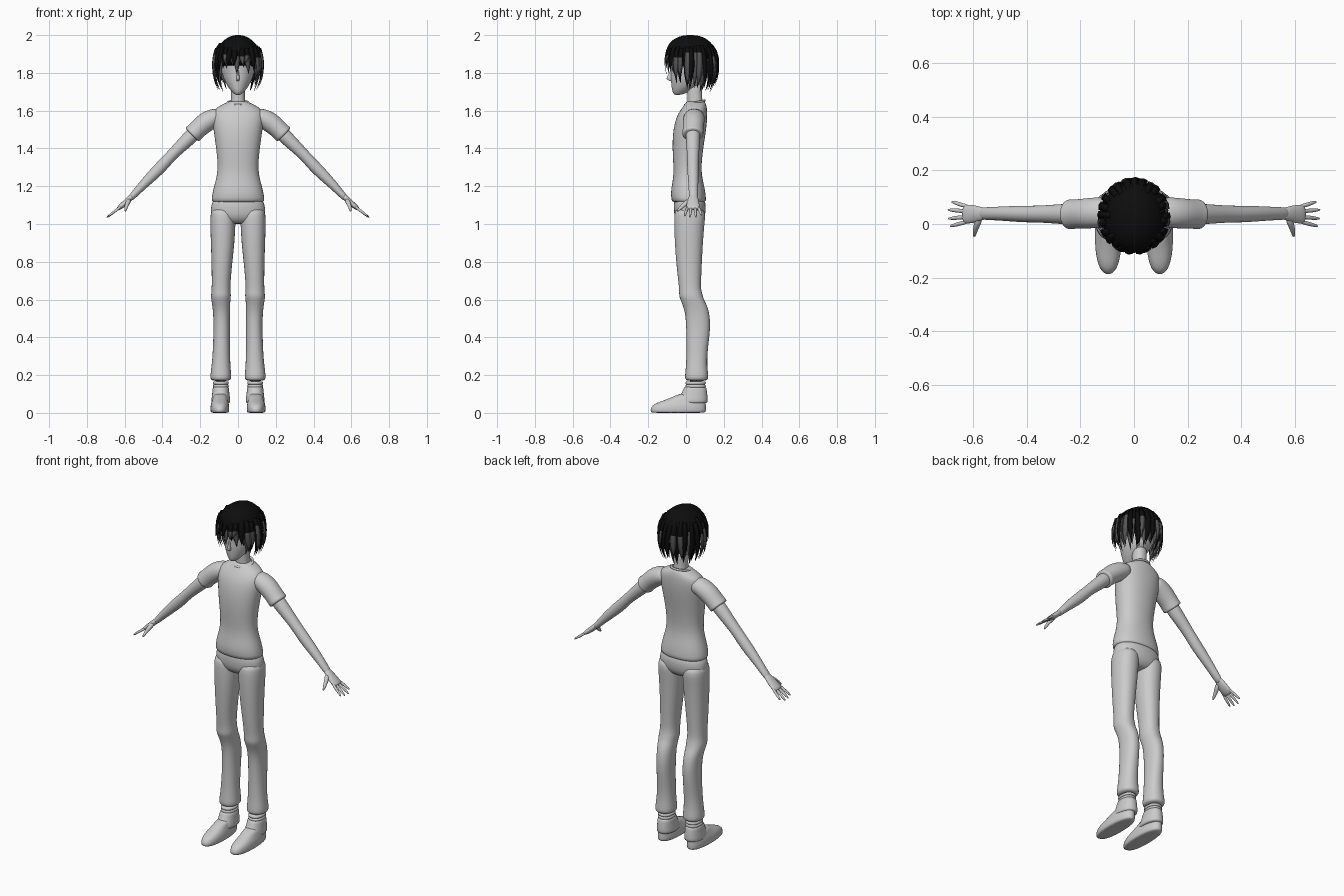
import bpy, bmesh, math, random
from mathutils import Vector

random.seed(4)


def material(name, v):
    m = bpy.data.materials.new(name)
    m.diffuse_color = (v, v, v, 1)
    return m


GREY = material("light grey", 0.6)
BLACK = material("hair black", 0.004)
DARK = material("hair dark grey", 0.09)


def finish(name, bm, mats, mirror=False, sub=1):
    bmesh.ops.recalc_face_normals(bm, faces=bm.faces)
    for f in bm.faces:
        f.smooth = True
    me = bpy.data.meshes.new(name)
    bm.to_mesh(me)
    bm.free()
    ob = bpy.data.objects.new(name, me)
    bpy.context.collection.objects.link(ob)
    for m in mats:
        me.materials.append(m)
    if mirror:
        ob.modifiers.new("mirror", 'MIRROR').use_mirror_merge = False
    if sub:
        s = ob.modifiers.new("smooth", 'SUBSURF')
        s.levels = s.render_levels = sub
    return ob


def skin(bm, rings):
    """Bridge consecutive rings of points and cap both ends."""
    vs = [[bm.verts.new(p) for p in r] for r in rings]
    n = len(vs[0])
    faces = [bm.faces.new((a[i], a[(i + 1) % n], b[(i + 1) % n], b[i]))
             for a, b in zip(vs, vs[1:]) for i in range(n)]
    return faces + [bm.faces.new(vs[0]), bm.faces.new(vs[-1])]


def stack(name, secs, mat=GREY, mirror=False, n=20, p=0.9):
    """Horizontal slices: (z, centre x, half width, y front, y back)."""
    def c(v):
        return math.copysign(abs(v) ** p, v)
    rings = []
    for z, cx, rx, y0, y1 in secs:
        ang = [2 * math.pi * i / n for i in range(n)]
        rings.append([(cx + rx * c(math.cos(a)),
                       (y0 + y1) / 2 + (y1 - y0) / 2 * c(math.sin(a)), z) for a in ang])
    bm = bmesh.new()
    skin(bm, rings)
    return finish(name, bm, [mat], mirror)


def limb(name, secs, n=14):
    """Mirrored tube along a path: (x, y, z, radius across y, radius in height)."""
    pts = [Vector(s[:3]) for s in secs]
    rings = []
    for i, s in enumerate(secs):
        t = (pts[min(i + 1, len(pts) - 1)] - pts[max(i - 1, 0)]).normalized()
        v = t.cross(Vector((0, 1, 0))).normalized()
        u = v.cross(t)
        rings.append([pts[i] + u * s[3] * math.cos(a) + v * s[4] * math.sin(a)
                      for a in (2 * math.pi * k / n for k in range(n))])
    bm = bmesh.new()
    skin(bm, rings)
    return finish(name, bm, [GREY], True)


# Shirt body
stack("shirt", [
    (1.115, 0, .136, -.068, .10), (1.12, 0, .143, -.077, .108), (1.16, 0, .138, -.082, .105),
    (1.20, 0, .128, -.077, .098), (1.26, 0, .111, -.066, .083), (1.32, 0, .108, -.068, .083),
    (1.40, 0, .117, -.073, .092), (1.48, 0, .128, -.071, .105), (1.54, 0, .137, -.06, .112),
    (1.58, 0, .14, -.045, .113), (1.61, 0, .125, -.025, .112), (1.63, 0, .09, -.01, .108),
    (1.645, 0, .056, 0, .102), (1.65, 0, .045, .005, .095)])
# Neckline
bpy.ops.mesh.primitive_torus_add(major_radius=.05, minor_radius=.006, major_segments=28,
                                 minor_segments=8, location=(0, .047, 1.642),
                                 rotation=(math.radians(12), 0, 0))
neckline = bpy.context.object
neckline.name = "neckline"
neckline.scale = (1.1, 1.05, 1)
neckline.data.materials.append(GREY)
bpy.ops.object.shade_smooth()

# Sleeves, with a slightly flared cuff
limb("sleeve", [
    (.08, .045, 1.575, .05, .04), (.125, .043, 1.565, .058, .05), (.17, .04, 1.54, .058, .056),
    (.205, .038, 1.51, .055, .051), (.232, .036, 1.483, .056, .05), (.242, .036, 1.473, .058, .054),
    (.245, .036, 1.47, .045, .04)], 18)
# Arms
limb("arm", [
    (.20, .037, 1.515, .04, .04), (.25, .037, 1.462, .04, .04), (.31, .037, 1.405, .035, .034),
    (.36, .037, 1.355, .032, .03), (.40, .037, 1.31, .032, .033), (.45, .038, 1.26, .03, .031),
    (.51, .039, 1.20, .026, .024), (.56, .039, 1.145, .024, .018), (.575, .039, 1.13, .022, .015)])
# Hands
limb("palm", [
    (.55, .039, 1.157, .02, .014), (.575, .038, 1.133, .028, .016), (.60, .037, 1.108, .035, .016),
    (.63, .037, 1.085, .037, .013), (.638, .037, 1.078, .032, .008)])
for i, (y0, y1, x1, z1) in enumerate([(.064, .083, .682, 1.045), (.046, .053, .697, 1.033),
                                      (.028, .02, .695, 1.033), (.01, -.008, .688, 1.04)]):
    limb(f"finger_{i + 1}", [
        (.615, y0, 1.095, .008, .008), (.645, y0 * .6 + y1 * .4, 1.073, .0085, .008),
        ((.645 + x1) / 2, y0 * .25 + y1 * .75, (1.073 + z1) / 2, .008, .007),
        (x1, y1, z1, .004, .004)], 8)
limb("thumb", [
    (.575, .025, 1.13, .015, .014), (.585, .0, 1.11, .014, .013), (.592, -.022, 1.092, .011, .01),
    (.597, -.05, 1.065, .005, .005)], 10)

# Trousers: hips and legs
stack("trouser_hips", [
    (1.15, 0, .12, -.06, .09), (1.11, 0, .142, -.066, .106), (1.07, 0, .147, -.066, .106),
    (1.035, 0, .142, -.06, .10), (1.01, 0, .11, -.04, .08), (1.0, 0, .06, -.02, .06)])
stack("trouser_leg", [
    (1.09, .08, .06, -.055, .09), (1.05, .08, .066, -.063, .105), (1.0, .08, .068, -.064, .098),
    (.90, .081, .063, -.06, .09), (.80, .085, .056, -.053, .085), (.70, .089, .05, -.042, .08),
    (.65, .09, .05, -.036, .08), (.62, .09, .054, -.038, .09), (.60, .091, .051, -.03, .095),
    (.57, .089, .048, -.018, .112), (.53, .087, .045, -.005, .124), (.47, .086, .044, 0, .13),
    (.40, .087, .044, .002, .124), (.32, .088, .046, .002, .114), (.25, .09, .05, .0, .112),
    (.20, .091, .056, -.006, .119), (.18, .091, .056, -.006, .119), (.168, .091, .044, .004, .108)],
    mirror=True)

# Ankle bands
for i, z in enumerate((.14, .157)):
    stack(f"ankle_band_{i + 1}", [
        (z - .008, .091, .038, .0, .1), (z - .005, .091, .043, -.004, .106),
        (z + .008, .091, .043, -.004, .106), (z + .011, .091, .036, .004, .1)], mirror=True)
# Shoe collar
stack("shoe_collar", [
    (.05, .091, .042, -.03, .105), (.053, .091, .052, -.046, .116), (.08, .091, .049, -.04, .116),
    (.11, .091, .045, -.02, .112), (.135, .091, .044, -.012, .109), (.139, .091, .036, -.005, .1)],
    mirror=True)
# Shoes
stack("shoe", [
    (0, .096, .042, -.18, .098), (.003, .096, .05, -.19, .107), (.028, .096, .051, -.189, .108),
    (.048, .096, .048, -.17, .106), (.064, .095, .043, -.125, .105), (.08, .094, .04, -.08, .103),
    (.105, .092, .036, -.035, .1)], mirror=True, p=.85)

# Neck and head
stack("neck", [(1.60, 0, .045, .005, .095), (1.65, 0, .038, .008, .087),
               (1.70, 0, .036, .006, .084), (1.77, 0, .04, .0, .09)])
stack("head", [
    (1.683, 0, .012, -.058, -.03), (1.69, 0, .022, -.068, -.005), (1.71, 0, .042, -.075, .03),
    (1.735, 0, .06, -.078, .08), (1.77, 0, .078, -.083, .115), (1.81, 0, .089, -.08, .13),
    (1.86, 0, .094, -.088, .135), (1.91, 0, .09, -.085, .13), (1.95, 0, .07, -.06, .11),
    (1.97, 0, .03, -.02, .07)], p=1)
# Nose
stack("nose", [(1.755, 0, .008, -.083, -.06), (1.765, 0, .011, -.105, -.06),
               (1.775, 0, .009, -.106, -.06), (1.80, 0, .006, -.09, -.06),
               (1.82, 0, .004, -.082, -.06)], n=8)

# Hair cap
stack("hair_cap", [
    (1.83, 0, .105, -.08, .145), (1.85, 0, .122, -.10, .162), (1.89, 0, .122, -.107, .164),
    (1.93, 0, .111, -.104, .155), (1.96, 0, .091, -.09, .135), (1.985, 0, .061, -.056, .104),
    (1.998, 0, .03, -.02, .065), (2.0, 0, .01, .01, .035)], BLACK, n=24, p=1)

# Hair locks hang from the cap, following its bulge down to the nape
BULGE = [(1.68, .092), (1.72, .108), (1.76, .124), (1.82, .132), (1.88, .127), (1.93, .113),
         (1.98, .07)]


def bulge(z):
    for (z0, r0), (z1, r1) in zip(BULGE, BULGE[1:]):
        if z <= z1:
            return r0 + (r1 - r0) * max(0, z - z0) / (z1 - z0)
    return BULGE[-1][1]


def lock(bm, ang, top, tip, width, offset, grey):
    lean = random.uniform(-.1, .1)
    rings = []
    for k in range(7):
        f = k / 6
        z = top + (tip - top) * f
        a = ang + lean * f * f
        r = bulge(z) + offset
        out = Vector((math.sin(a), -math.cos(a), 0))
        side = Vector((math.cos(a), math.sin(a), 0))
        mid = Vector((out.x * r, .028 + out.y * r * 1.08, z))
        w = width * (.7 + .5 * f if f < .6 else max(.04, 2.5 * (1 - f)))
        th = .009 * (1.05 - f)
        rings.append([mid - side * w, mid + out * th, mid + side * w, mid - out * th])
    for face in skin(bm, rings):
        # grey shows on the hanging ends only
        face.material_index = int(grey and face.calc_center_median().z < 1.89)


for layer, (count, offset) in enumerate(((28, -.006), (25, .002))):
    bm = bmesh.new()
    for i in range(count):
        ang = 2 * math.pi * (i + .5 * layer) / count + random.uniform(-.06, .06)
        front = abs((ang + math.pi) % (2 * math.pi) - math.pi)
        if front < .75:
            tip = random.uniform(1.79, 1.84)
        elif front < 1.2:
            tip = random.uniform(1.74, 1.79)
        else:
            tip = random.uniform(1.69, 1.74)
        grey = random.random() < (.7 if front < 1.0 else .42)
        lock(bm, ang, random.uniform(1.93, 1.96), tip + .015 * layer,
             random.uniform(.015, .02), offset, grey)
    finish(f"hair_locks_{layer + 1}", bm, [BLACK, DARK], sub=0)
